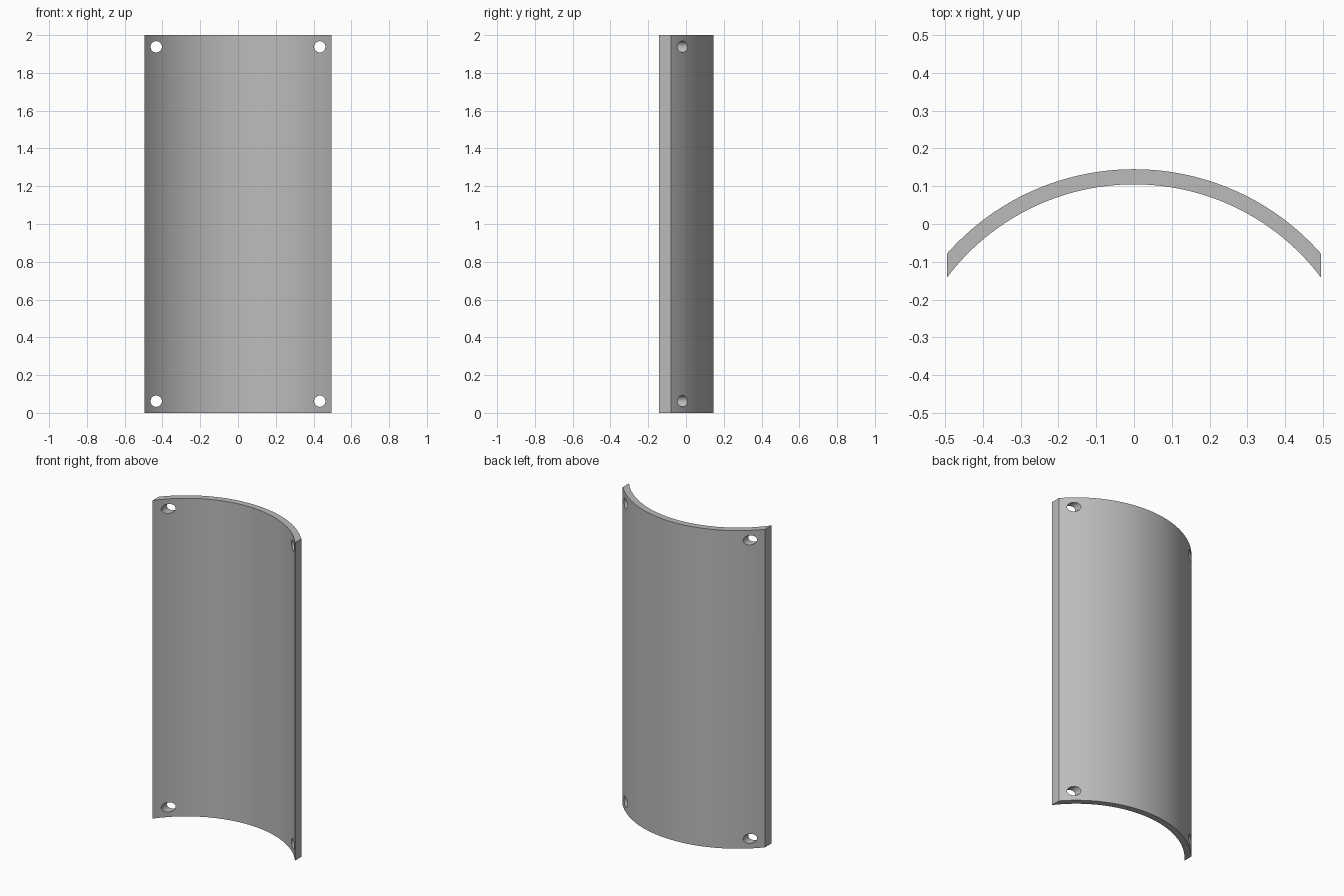
import bpy, bmesh, math
from mathutils import Matrix

cube = bpy.data.objects.get("Cube")
if cube:
    bpy.data.objects.remove(cube, do_unlink=True)

HEIGHT, HALF_WIDTH = 2.0, 0.495
OUTER, INNER, CENTRE_Y = 0.66, 0.62, -0.515
HOLE_X, HOLE_INSET, HOLE_RADIUS = 0.433, 0.062, 0.03
SEGMENTS = 48

grey = bpy.data.materials.new("plain_grey")
grey.use_nodes = True
colour = (0.5, 0.5, 0.5, 1)
grey.diffuse_color = colour
grey.node_tree.nodes["Principled BSDF"].inputs["Base Color"].default_value = colour


def make_object(name, bm):
    bmesh.ops.recalc_face_normals(bm, faces=bm.faces)
    mesh = bpy.data.meshes.new(name)
    bm.to_mesh(mesh)
    bm.free()
    obj = bpy.data.objects.new(name, mesh)
    bpy.context.collection.objects.link(obj)
    mesh.materials.append(grey)
    return obj


def arc(radius):
    # Arc trimmed at the vertical side planes
    limit = math.asin(HALF_WIDTH / radius)
    angles = [limit * (2 * i / SEGMENTS - 1) for i in range(SEGMENTS + 1)]
    return [(radius * math.sin(a), CENTRE_Y + radius * math.cos(a), 0) for a in angles]


# Curved panel: arched profile extruded upward
bm = bmesh.new()
profile = arc(OUTER) + arc(INNER)[::-1]
base = bm.faces.new([bm.verts.new(p) for p in profile])
top = bmesh.ops.extrude_face_region(bm, geom=[base], use_keep_orig=True)
bmesh.ops.translate(bm, vec=(0, 0, HEIGHT),
                    verts=[v for v in top["geom"] if isinstance(v, bmesh.types.BMVert)])
panel = make_object("curved_panel", bm)

# Corner screw holes, drilled front to back
bm = bmesh.new()
for x in (-HOLE_X, HOLE_X):
    for z in (HOLE_INSET, HEIGHT - HOLE_INSET):
        bmesh.ops.create_cone(
            bm, cap_ends=True, segments=32, radius1=HOLE_RADIUS, radius2=HOLE_RADIUS, depth=0.6,
            matrix=Matrix.Translation((x, 0, z)) @ Matrix.Rotation(math.pi / 2, 4, "X"))
cutter = make_object("hole_cutter", bm)

cut = panel.modifiers.new("corner_holes", "BOOLEAN")
cut.operation = "DIFFERENCE"
cut.solver = "EXACT"
cut.object = cutter

# Bake the holes, then shade smoothly with sharp rims
bpy.ops.object.select_all(action="DESELECT")
panel.select_set(True)
bpy.context.view_layer.objects.active = panel
bpy.ops.object.modifier_apply(modifier=cut.name)
bpy.data.objects.remove(cutter, do_unlink=True)
bpy.ops.object.shade_smooth_by_angle(angle=math.radians(30))
